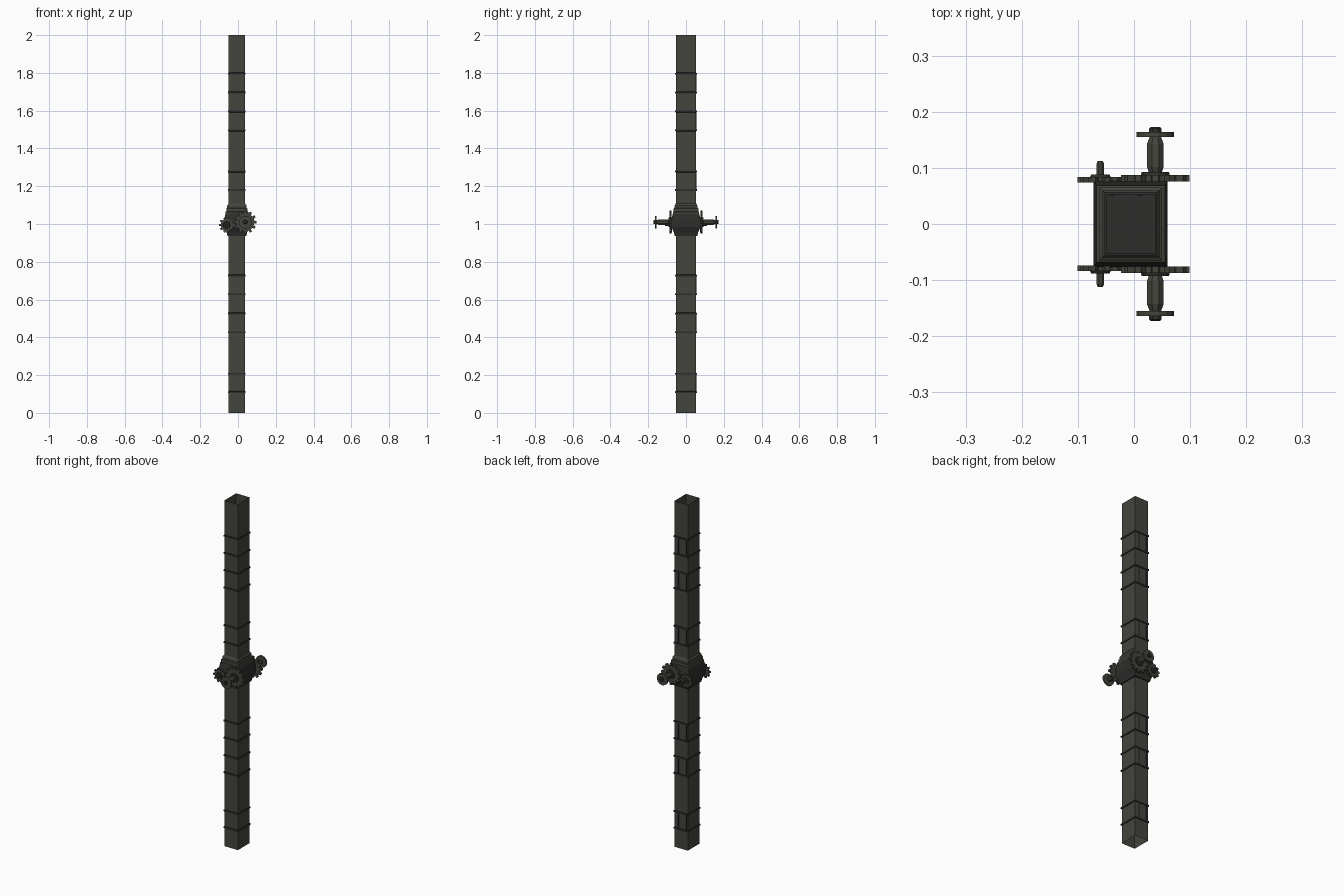
import bpy, bmesh, math

if "Cube" in bpy.data.objects:
    bpy.data.objects.remove(bpy.data.objects["Cube"])

def mat(name, c):
    m = bpy.data.materials.new(name)
    m.diffuse_color = (*c, 1)
    m.use_nodes = True
    m.node_tree.nodes["Principled BSDF"].inputs["Base Color"].default_value = m.diffuse_color
    return m

OLIVE = mat("olive metal", (0.058, 0.058, 0.047))
DARK = mat("dark metal", (0.026, 0.027, 0.025))
CX = -0.006            # shaft axis
HX, HY = 0.043, 0.053  # shaft half sizes

def finish(bm, name, material):
    bmesh.ops.recalc_face_normals(bm, faces=bm.faces)
    me = bpy.data.meshes.new(name)
    bm.to_mesh(me)
    bm.free()
    ob = bpy.data.objects.new(name, me)
    bpy.context.collection.objects.link(ob)
    me.materials.append(material)
    return ob

def loft(bm, rings, caps=True, closed=False):
    """Bridge rings of points with quads."""
    vs = [[bm.verts.new(p) for p in r] for r in rings]
    n = len(vs[0])
    pairs = list(zip(vs, vs[1:])) + ([(vs[-1], vs[0])] if closed else [])
    for a, b in pairs:
        for i in range(n):
            bm.faces.new((a[i], a[(i + 1) % n], b[(i + 1) % n], b[i]))
    if caps and not closed:
        bm.faces.new(vs[0])
        bm.faces.new(vs[-1])

def rect(hx, hy, z):
    return [(CX - hx, -hy, z), (CX + hx, -hy, z), (CX + hx, hy, z), (CX - hx, hy, z)]

def rect_loft(name, profile, material, caps=True):
    bm = bmesh.new()
    loft(bm, [rect(*p) for p in profile], caps)
    return finish(bm, name, material)

def lathe_y(name, cx, cz, profile, n, material, side):
    """Spin (y, radius) pairs about a front-to-back axis."""
    bm = bmesh.new()
    loft(bm, [[(cx + r * math.cos(2 * math.pi * (i + .5) / n), side * y,
                cz + r * math.sin(2 * math.pi * (i + .5) / n)) for i in range(n)]
              for y, r in profile])
    return finish(bm, name, material)

def gear(name, cx, cz, r_out, r_root, teeth, y0, y1, material, side):
    pts = []
    for t in range(teeth):
        for f, r in ((-.32, r_root), (-.18, r_out), (.18, r_out), (.32, r_root)):
            a = 2 * math.pi * (t + f) / teeth
            pts.append((cx + r * math.cos(a), cz + r * math.sin(a)))
    bm = bmesh.new()
    loft(bm, [[(x, side * y, z) for x, z in pts] for y in (y0, y1)])
    return finish(bm, name, material)

# hollow open-ended shaft
rect_loft("shaft", [(HX, HY, 0), (HX, HY, 2)], OLIVE, caps=False)

# raised bands in pairs, with two upright bars at the back of each pair
for z0, z1 in ((.11, .207), (.427, .526), (.628, .727), (1.18, 1.278), (1.496, 1.596), (1.696, 1.796)):
    for z in (z0, z1):
        o = 0.004
        bm = bmesh.new()
        loft(bm, [rect(HX, HY, z - .005), rect(HX + o, HY + o, z - .004),
                  rect(HX + o, HY + o, z + .004), rect(HX, HY, z + .005)], caps=False)
        finish(bm, "band", DARK)
    for x in (-0.04, 0.012):
        bm = bmesh.new()
        bmesh.ops.create_cube(bm, size=1)
        for v in bm.verts:
            v.co = (x + v.co.x * .008, HY + v.co.y * .006, (z0 + z1) / 2 + v.co.z * (z1 - z0))
        finish(bm, "back_bar", DARK)

# central housing and its stepped collar
rect_loft("housing", [(.050, .060, .937), (.054, .064, .955), (.066, .077, .985),
                      (.066, .077, 1.025), (.060, .068, 1.06)], DARK)
rect_loft("stepped_collar", [(.061, .069, 1.045), (.061, .069, 1.064), (.056, .065, 1.066),
                             (.056, .065, 1.082), (.051, .060, 1.085), (.051, .060, 1.098),
                             (.044, .054, 1.108)], OLIVE, caps=False)

# gears, axles and end wheels on front and back
BX, BZ, SX, SZ = 0.038, 1.01, -0.06, 0.995
for s in (-1, 1):
    gear("large_gear", BX, BZ, .061, .048, 12, .076, .087, OLIVE, s)
    lathe_y("large_hub", BX, BZ, [(.086, .027), (.093, .025)], 12, DARK, s)
    gear("small_gear", SX, SZ, .041, .031, 10, .074, .084, OLIVE, s)
    lathe_y("small_hub", SX, SZ, [(.083, .02), (.088, .017)], 10, DARK, s)
    lathe_y("small_pin", SX, SZ, [(.07, .007), (.108, .007), (.112, .005)], 8, OLIVE, s)
    lathe_y("axle", BX, BZ, [(.09, .012), (.102, .016), (.143, .016), (.155, .011), (.158, .011)], 8, OLIVE, s)
    lathe_y("end_wheel", BX, BZ, [(.155, .034), (.164, .034)], 16, OLIVE, s)
    lathe_y("end_cap", BX, BZ, [(.163, .012), (.17, .012), (.173, .009)], 8, DARK, s)
